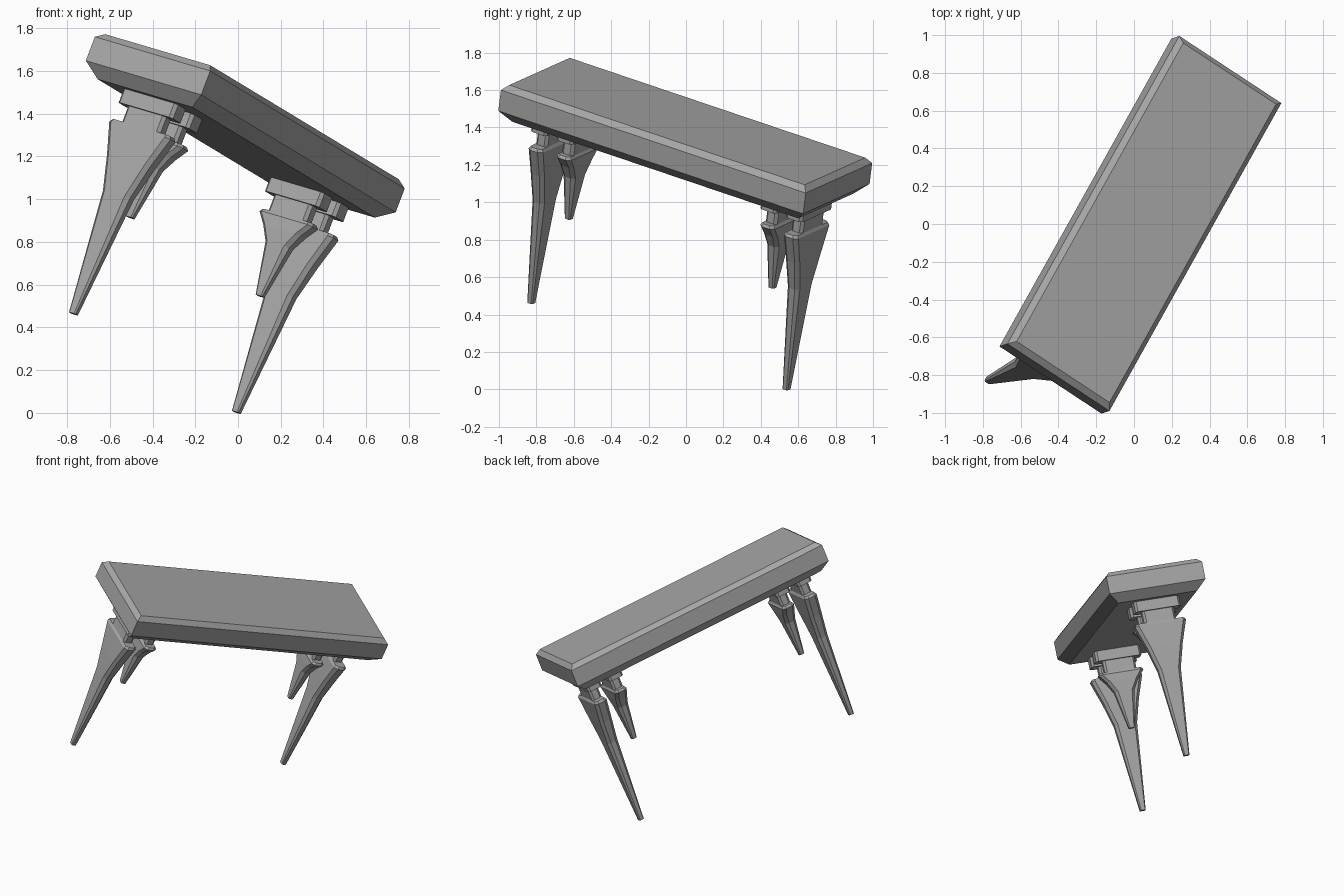
import bpy, bmesh
from mathutils import Matrix, Vector

cube = bpy.data.objects.get("Cube")
if cube:
    bpy.data.objects.remove(cube, do_unlink=True)

# One plain grey for everything
grey = bpy.data.materials.new("stone grey")
grey.use_nodes = True
color = (0.38, 0.38, 0.38, 1)
grey.diffuse_color = color
grey.node_tree.nodes["Principled BSDF"].inputs["Base Color"].default_value = color

# Tilted frame of the bench: x across, y along, z up from the seat
along = Vector((0.468, 0.838, -0.283)).normalized()
across = Vector((0.811, -0.533, -0.240))
across = (across - along * across.dot(along)).normalized()
up = across.cross(along)
frame = Matrix((across, along, up)).transposed().to_4x4()
frame.translation = (0.055, 0.003, 1.405)


def section(w, t, c):
    """Chamfered rectangle with half sizes w, t and chamfer c."""
    if c == 0:
        return [(w, t), (-w, t), (-w, -t), (w, -t)]
    return [(w, t - c), (w - c, t), (c - w, t), (-w, t - c),
            (-w, c - t), (c - w, -t), (w - c, -t), (w, c - t)]


def loft(name, levels, y=0.0):
    """Skin chamfered rectangles given as (height, w, t, chamfer)."""
    bm = bmesh.new()
    rings = [[bm.verts.new((px, py + y, h)) for px, py in section(w, t, c)]
             for h, w, t, c in levels]
    for lower, upper in zip(rings, rings[1:]):
        n = len(lower)
        for i in range(n):
            j = (i + 1) % n
            bm.faces.new((lower[i], lower[j], upper[j], upper[i]))
    bm.faces.new(rings[0])
    bm.faces.new(rings[-1])
    bmesh.ops.recalc_face_normals(bm, faces=bm.faces)
    mesh = bpy.data.meshes.new(name)
    bm.to_mesh(mesh)
    bm.free()
    mesh.materials.append(grey)
    obj = bpy.data.objects.new(name, mesh)
    obj.matrix_world = frame
    bpy.context.collection.objects.link(obj)
    return obj


# Seat slab with a small top bevel and a deeper lower bevel
loft("seat", [(0.03, 0.303, 0.943, 0), (0, 0.333, 0.973, 0),
              (-0.12, 0.333, 0.973, 0), (-0.18, 0.273, 0.913, 0)])

# Long outer and short inner leg at each end, on a neck and a mounting plate
TOP = -0.33
for end, side in (("front", -1), ("back", 1)):
    for kind, pos, width, tip in (("outer", 0.815, 0.177, -1.262),
                                  ("inner", 0.65, 0.155, -0.727)):
        name, y = f"{end}_{kind}", side * pos
        loft(name + "_plate", [(-0.175, 0.157, 0.052, 0.015),
                               (-0.25, 0.157, 0.052, 0.015)], y)
        loft(name + "_neck", [(-0.245, 0.11, 0.036, 0.015),
                              (TOP - 0.01, 0.11, 0.036, 0.015)], y)
        levels = [(TOP, width - 0.01, 0.036, 0.018),
                  (TOP - 0.015, width, 0.046, 0.022)]
        for part, ratio, t in ((0.18, 0.7, 0.044), (0.36, 0.44, 0.038)):
            levels.append((TOP + (tip - TOP) * part, width * ratio, t, 0.02))
        levels.append((tip, 0.019, 0.017, 0.006))
        loft(name + "_leg", levels, y)
